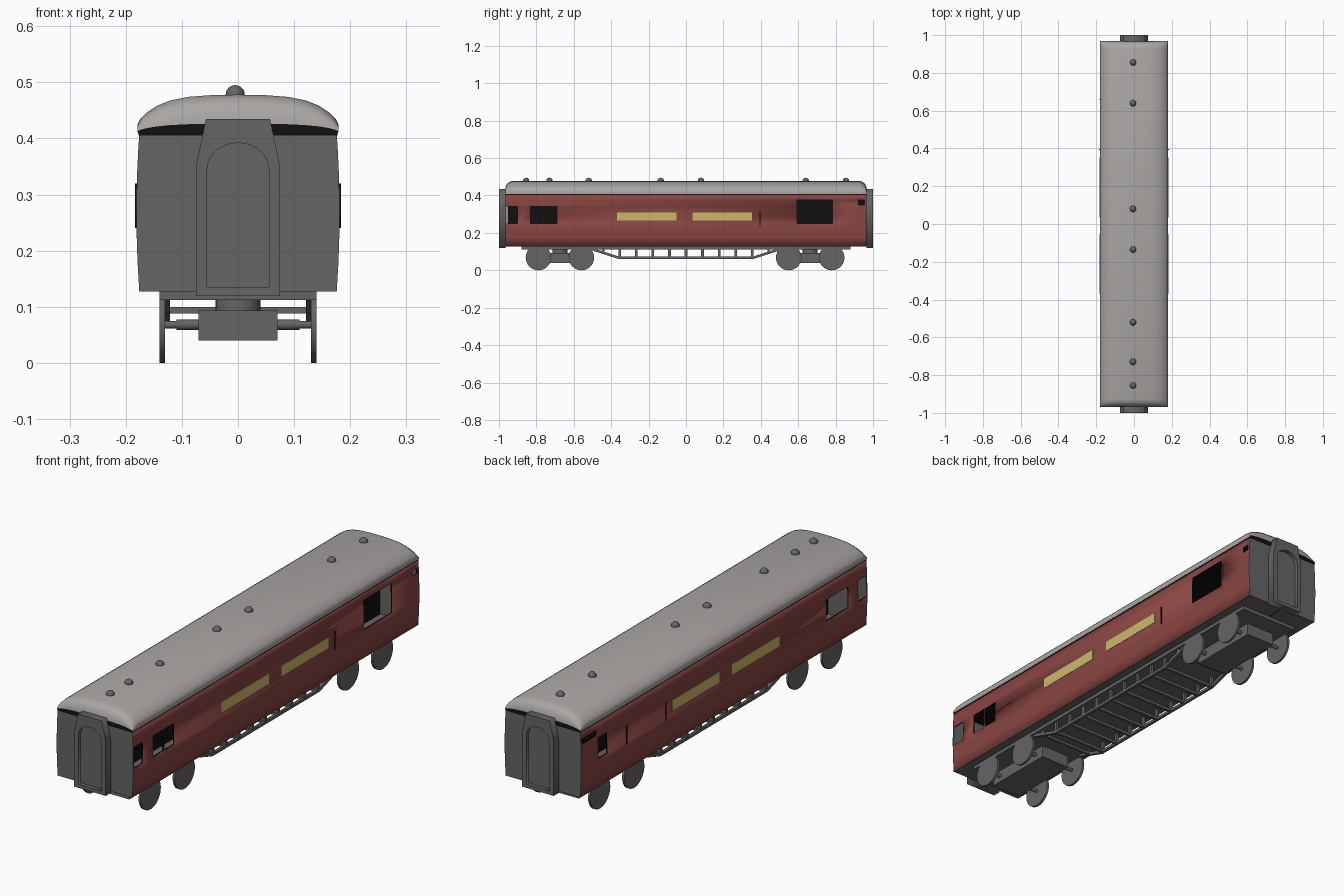
import bpy, bmesh, math

if "Cube" in bpy.data.objects:
    bpy.data.objects.remove(bpy.data.objects["Cube"])


def material(name, rgb):
    m = bpy.data.materials.new(name)
    m.diffuse_color = (*rgb, 1)
    m.use_nodes = True
    m.node_tree.nodes["Principled BSDF"].inputs["Base Color"].default_value = m.diffuse_color
    return m


RED = material("red_paint", (0.25, 0.06, 0.055))
YELLOW = material("yellow_paint", (0.6, 0.48, 0.15))
BLACK = material("black", (0.005, 0.005, 0.005))
DARK = material("dark_grey", (0.13, 0.13, 0.13))
LIGHT = material("roof_grey", (0.4, 0.38, 0.37))


def finish(bm, name, mats, recalc=True):
    if recalc:
        bmesh.ops.recalc_face_normals(bm, faces=bm.faces)
    me = bpy.data.meshes.new(name)
    bm.to_mesh(me)
    bm.free()
    for m in mats:
        me.materials.append(m)
    ob = bpy.data.objects.new(name, me)
    bpy.context.collection.objects.link(ob)
    return ob


def smooth(ob, angle=40):
    bpy.ops.object.select_all(action='DESELECT')
    ob.select_set(True)
    bpy.context.view_layer.objects.active = ob
    bpy.ops.object.shade_smooth_by_angle(angle=math.radians(angle))


def prism(name, pts, axis, a, b, mat=DARK):
    """Polygon extruded along x (pts are y,z) or along y (pts are x,z)."""
    bm = bmesh.new()
    put = (lambda p, t: (t, p[0], p[1])) if axis == 'x' else (lambda p, t: (p[0], t, p[1]))
    lo = [bm.verts.new(put(p, a)) for p in pts]
    hi = [bm.verts.new(put(p, b)) for p in pts]
    bm.faces.new(lo)
    bm.faces.new(hi)
    for i in range(len(pts)):
        j = (i + 1) % len(pts)
        bm.faces.new((lo[i], lo[j], hi[j], hi[i]))
    return finish(bm, name, [mat])


def box(name, x0, x1, y0, y1, z0, z1, mat=DARK):
    return prism(name, [(x0, z0), (x1, z0), (x1, z1), (x0, z1)], 'y', y0, y1, mat)


def cylinder(name, r, depth, loc, along_x=False, sides=32, mat=DARK):
    bpy.ops.mesh.primitive_cylinder_add(vertices=sides, radius=r, depth=depth, location=loc,
                                        rotation=(0, math.pi / 2 if along_x else 0, 0))
    ob = bpy.context.object
    ob.name = name
    ob.data.materials.append(mat)
    smooth(ob)
    return ob


# Bulging body cross-section
Z0, Z1, END = 0.127, 0.408, 0.965
LEVELS = [Z0, 0.18, 0.22, 0.25, 0.29, 0.34, 0.35, 0.375, Z1]


def half_width(z):
    return 0.181 - 0.005 * ((z - 0.268) / 0.14) ** 2


# Side walls with window openings (y0, y1, z0, z1)
WINDOWS = {
    1: [(-0.96, -0.90, 0.25, 0.34), (-0.832, -0.762, 0.25, 0.34), (-0.756, -0.69, 0.25, 0.34),
        (0.593, 0.783, 0.25, 0.375), (0.923, 0.955, 0.35, 0.375)],
    -1: [(-0.96, -0.905, 0.25, 0.34), (-0.84, -0.69, 0.25, 0.34),
         (0.79, 0.85, 0.25, 0.34), (0.86, 0.96, 0.35, 0.375)],
}
for s, holes in WINDOWS.items():
    side = "right" if s > 0 else "left"
    ys = sorted({-END, END} | {h[0] for h in holes} | {h[1] for h in holes})
    bm = bmesh.new()
    grid = [[bm.verts.new((s * half_width(z), y, z)) for z in LEVELS] for y in ys]
    for i in range(len(ys) - 1):
        for j in range(len(LEVELS) - 1):
            cy, cz = (ys[i] + ys[i + 1]) / 2, (LEVELS[j] + LEVELS[j + 1]) / 2
            if any(h[0] < cy < h[1] and h[2] < cz < h[3] for h in holes):
                continue
            f = [grid[i][j], grid[i + 1][j], grid[i + 1][j + 1], grid[i][j + 1]]
            bm.faces.new(f if s > 0 else f[::-1])
    wall = finish(bm, side + "_wall", [RED, BLACK], recalc=False)
    smooth(wall)
    mod = wall.modifiers.new("thickness", 'SOLIDIFY')
    mod.thickness, mod.offset = 0.006, -1
    mod.material_offset = mod.material_offset_rim = 1

    # Yellow panels and thin door rails
    for y0, y1 in ((-0.37, -0.052), (0.035, 0.352)):
        box(side + "_yellow_panel", *sorted((s * 0.178, s * 0.1822)), y0, y1, 0.265, 0.31, YELLOW)
    for y in ([0.395] if s > 0 else [0.395, 0.66]):
        box(side + "_door_rail", *sorted((s * 0.178, s * 0.184)), y - 0.002, y + 0.002, 0.24, 0.32, BLACK)

# Dark interior partition, floor and eaves
box("interior_partition", -0.003, 0.003, -0.955, 0.955, Z0, 0.406, BLACK)
box("floor", -0.174, 0.174, -0.963, 0.963, 0.127, 0.131)
box("eaves", -0.177, 0.177, -0.967, 0.967, 0.405, 0.411, BLACK)

# Roof: arched profile swept along the coach, falling away at both ends
half = [(0.178, 0.0), (0.179, 0.016), (0.174, 0.026), (0.163, 0.037), (0.145, 0.049),
        (0.12, 0.059), (0.09, 0.065), (0.05, 0.068)]
profile = half + [(0, 0.069)] + [(-x, z) for x, z in half[::-1]]
ends = [(0.968, 0.25), (0.965, 0.5), (0.958, 0.75), (0.945, 0.92), (0.925, 1.0)]
rows = [(-y, f) for y, f in ends] + ends[::-1]
bm = bmesh.new()
grid = [[bm.verts.new((x, y, 0.409 + z * f)) for x, z in profile] for y, f in rows]
for a, b in zip(grid, grid[1:]):
    for j in range(len(profile) - 1):
        bm.faces.new((a[j], a[j + 1], b[j + 1], b[j]))
    bm.faces.new((a[-1], a[0], b[0], b[-1]))
for row in (grid[0], grid[-1]):
    bm.faces.new(row).material_index = 1
smooth(finish(bm, "roof", [LIGHT, BLACK]), 50)

# Roof ventilators
for y in (-0.855, -0.73, -0.52, -0.135, 0.08, 0.64, 0.855):
    bpy.ops.mesh.primitive_uv_sphere_add(segments=20, ring_count=12, radius=0.017, location=(-0.005, y, 0.478))
    vent = bpy.context.object
    vent.name = "roof_vent"
    vent.data.materials.append(DARK)
    smooth(vent)

# End walls and gangway connections
outline = [(half_width(z), z) for z in LEVELS]
outline += [(-x, z) for x, z in outline[::-1]]
frame = [(-0.075, 0.12), (0.075, 0.12), (0.075, 0.35), (0.057, 0.435), (-0.057, 0.435), (-0.075, 0.35)]
arch = [(-0.055, 0.135), (0.055, 0.135)]
arch += [(0.055 * math.cos(math.pi * i / 16), 0.345 + 0.047 * math.sin(math.pi * i / 16)) for i in range(17)]
for s, end in ((-1, "front"), (1, "back")):
    prism(end + "_wall", outline, 'y', s * 0.959, s * 0.966)
    box(end + "_gangway_door", -0.06, 0.06, *sorted((s * 0.965, s * 0.984)), 0.13, 0.397)
    cu = bpy.data.curves.new(end + "_gangway_frame", 'CURVE')
    cu.dimensions, cu.fill_mode, cu.extrude = '2D', 'BOTH', 0.0175
    for pts in (frame, arch):
        sp = cu.splines.new('POLY')
        sp.points.add(len(pts) - 1)
        for p, (x, z) in zip(sp.points, pts):
            p.co = (x, z, 0, 1)
        sp.use_cyclic_u = True
    cu.materials.append(DARK)
    ob = bpy.data.objects.new(end + "_gangway_frame", cu)
    ob.location, ob.rotation_euler = (0, s * 0.9825, 0), (math.pi / 2, 0, 0)
    bpy.context.collection.objects.link(ob)
    bpy.ops.object.select_all(action='DESELECT')
    ob.select_set(True)
    bpy.context.view_layer.objects.active = ob
    bpy.ops.object.convert(target='MESH')

# Underframe with side trusses and cross bars
box("underframe", -0.14, 0.14, -0.88, 0.88, 0.112, 0.128)
lower = [(-0.52, 0.112), (-0.362, 0.061), (0.362, 0.061), (0.52, 0.112)]
upper = [(0.48, 0.113), (0.357, 0.073), (-0.357, 0.073), (-0.48, 0.113)]
for s in (-1, 1):
    prism("truss", lower + upper, 'x', s * 0.121, s * 0.133)
for i in range(-5, 6):
    y = i * 0.0885
    z = 0.066 + max(0, abs(y) - 0.36) * 0.32
    for s in (-1, 1):
        box("truss_post", *sorted((s * 0.122, s * 0.132)), y - 0.007, y + 0.007, z, 0.113)
    box("cross_bar", -0.127, 0.127, y - 0.006, y + 0.006, z - 0.004, z + 0.007)

# Bogies with wheels and axles
for c in (-0.674, 0.664):
    box("bogie_frame", -0.07, 0.07, c - 0.16, c + 0.16, 0.04, 0.093)
    cylinder("bogie_pivot", 0.04, 0.024, (0, c, 0.102))
    for d in (-0.115, 0.115):
        cylinder("axle", 0.007, 0.264, (0, c + d, 0.068), True, 16)
        for s in (-1, 1):
            cylinder("wheel", 0.068, 0.01, (s * 0.135, c + d, 0.068), True, 40)
            cylinder("axle_hub", 0.009, 0.04, (s * 0.09, c + d, 0.068), True, 16)
